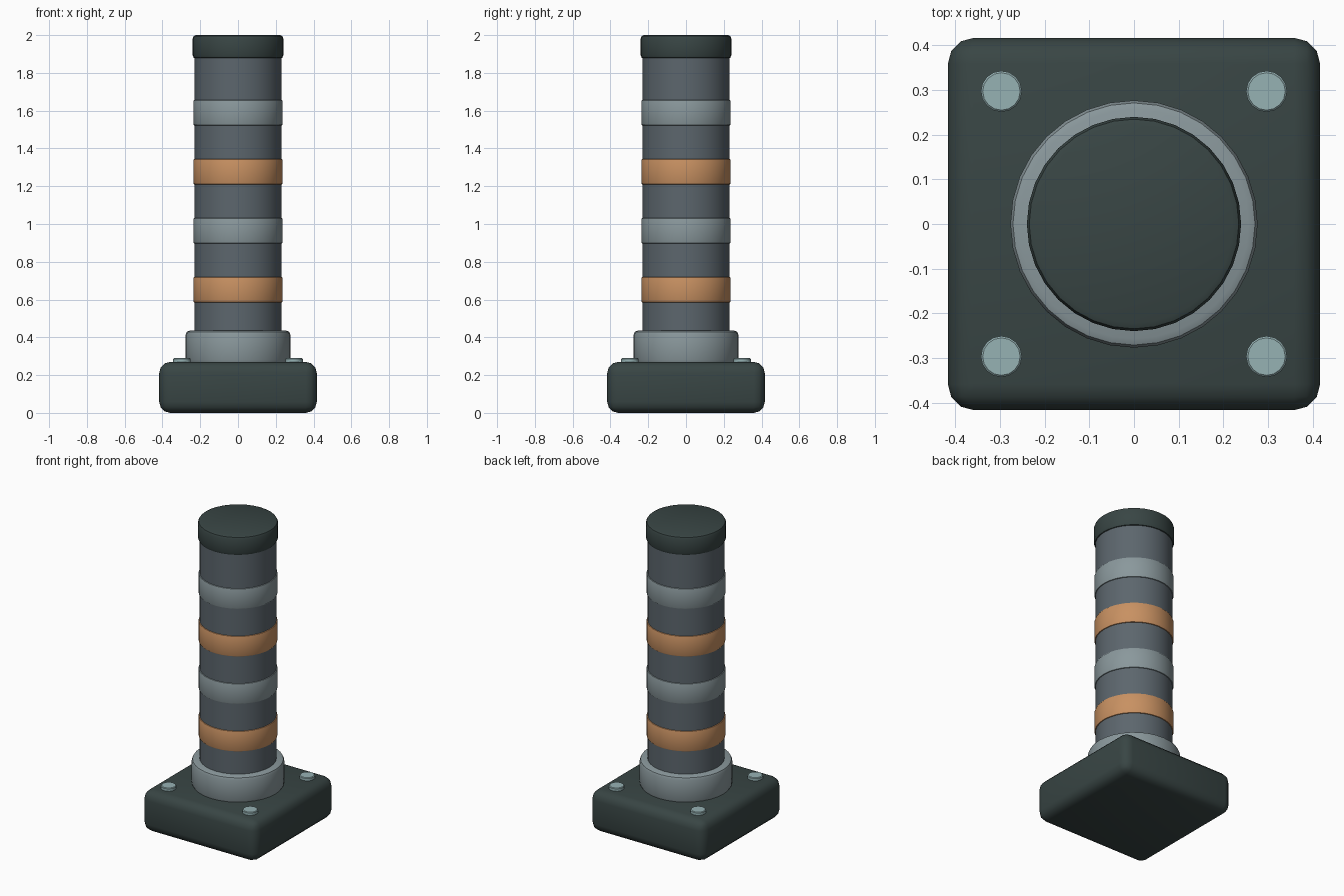
import bpy, math

if "Cube" in bpy.data.objects:
    bpy.data.objects.remove(bpy.data.objects["Cube"])


def material(name, rgb):
    m = bpy.data.materials.new(name)
    m.diffuse_color = (*rgb, 1.0)
    m.use_nodes = True
    m.node_tree.nodes["Principled BSDF"].inputs["Base Color"].default_value = m.diffuse_color
    return m


DARK = material("dark green rubber", (0.040, 0.060, 0.058))
POST = material("slate grey", (0.107, 0.133, 0.153))
GREY = material("light grey", (0.254, 0.314, 0.332))
ORANGE = material("orange", (0.578, 0.283, 0.122))
BOLT = material("pale steel", (0.305, 0.445, 0.456))


def finish(obj, name, mat, bevel, segments):
    obj.name = name
    obj.data.materials.append(mat)
    if bevel:
        b = obj.modifiers.new("rounded edges", 'BEVEL')
        b.width, b.segments = bevel, segments
        b.limit_method = 'ANGLE'
        b.angle_limit = math.radians(40)
        bpy.ops.object.modifier_apply(modifier=b.name)
    bpy.ops.object.shade_smooth_by_angle(angle=math.radians(35))


def cylinder(name, r, z0, z1, mat, x=0, y=0, sides=32, bevel=0.0, segments=2):
    bpy.ops.mesh.primitive_cylinder_add(vertices=sides, radius=r, depth=z1 - z0,
                                        location=(x, y, (z0 + z1) / 2))
    finish(bpy.context.object, name, mat, bevel, segments)


# Square rounded base
bpy.ops.mesh.primitive_cube_add(size=1, location=(0, 0, 0.135))
base = bpy.context.object
base.scale = (0.834, 0.834, 0.27)
bpy.ops.object.transform_apply(location=False, rotation=False, scale=True)
finish(base, "base", DARK, 0.058, 3)

# Collar, post and cap
cylinder("collar", 0.277, 0.26, 0.435, GREY, bevel=0.02)
cylinder("post", 0.23, 0.40, 1.90, POST)
cylinder("cap", 0.24, 1.875, 2.0, DARK, bevel=0.018)

# Alternating bands around the post
for i in range(4):
    z = 0.652 + i * 0.3125
    cylinder(f"band_{i + 1}", 0.236, z - 0.067, z + 0.067,
             GREY if i % 2 else ORANGE, bevel=0.005)

# Corner bolts
for sx in (-1, 1):
    for sy in (-1, 1):
        cylinder("bolt", 0.046, 0.25, 0.29, BOLT, sx * 0.297, sy * 0.297,
                 sides=16, bevel=0.004, segments=1)
